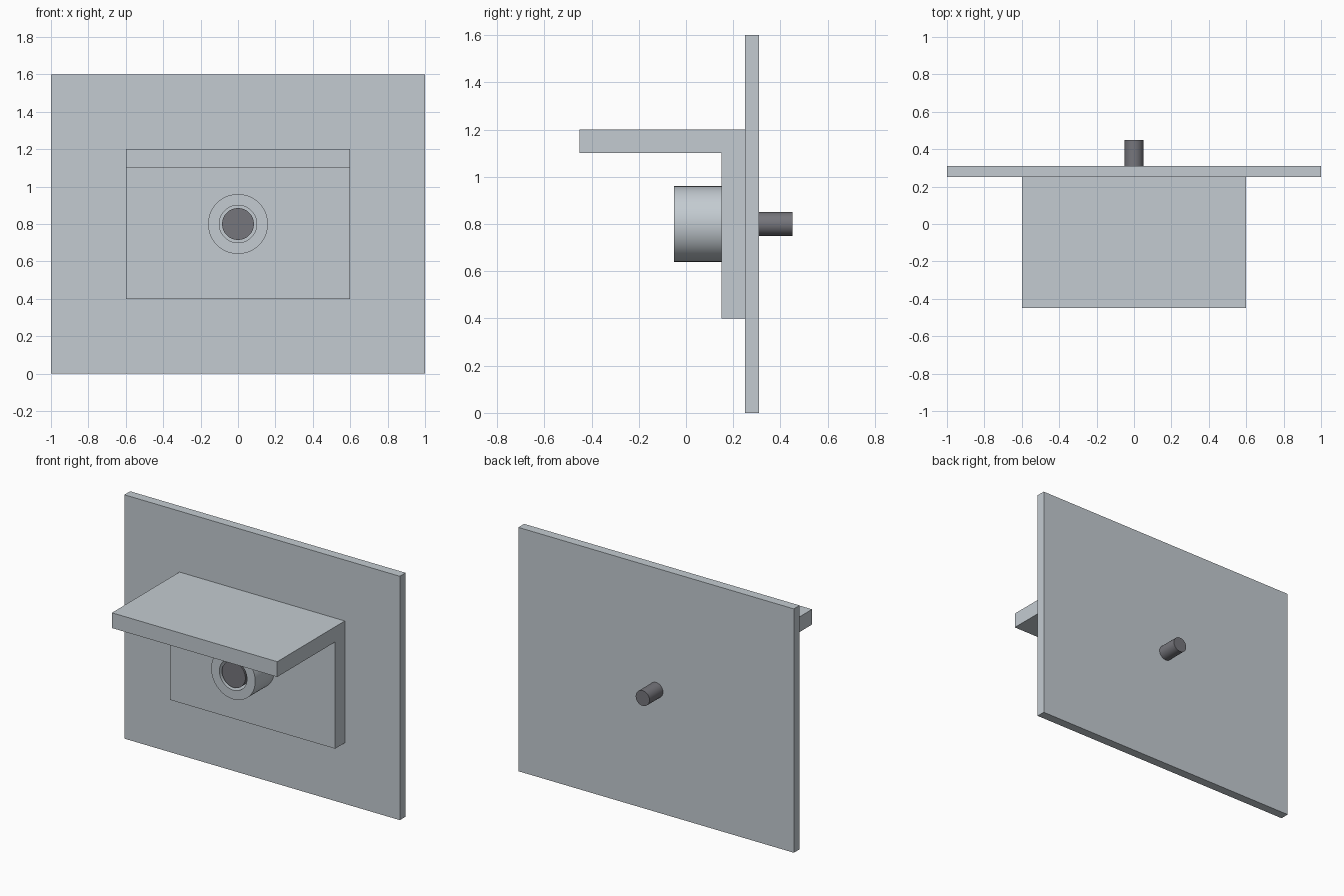
import bpy, bmesh, math
from mathutils import Matrix

if "Cube" in bpy.data.objects:
    bpy.data.objects.remove(bpy.data.objects["Cube"])


def material(name, rgb):
    m = bpy.data.materials.new(name)
    m.diffuse_color = (*rgb, 1)
    m.use_nodes = True
    m.node_tree.nodes["Principled BSDF"].inputs["Base Color"].default_value = m.diffuse_color
    return m


STEEL = material("light steel", (0.55, 0.60, 0.64))
DARK = material("dark metal", (0.18, 0.18, 0.20))
AXIS_Z = 0.8  # height of the pin axis


def finish(name, bm, mat, smooth=False):
    bmesh.ops.recalc_face_normals(bm, faces=bm.faces)
    me = bpy.data.meshes.new(name)
    bm.to_mesh(me)
    bm.free()
    me.materials.append(mat)
    ob = bpy.data.objects.new(name, me)
    bpy.context.collection.objects.link(ob)
    if smooth:
        bpy.ops.object.select_all(action='DESELECT')
        ob.select_set(True)
        bpy.context.view_layer.objects.active = ob
        bpy.ops.object.shade_smooth_by_angle(angle=math.radians(35))
    return ob


def extrude_x(name, profile, half_width, mat):
    """Extrude a (y, z) profile symmetrically along x."""
    bm = bmesh.new()
    face = bm.faces.new([bm.verts.new((-half_width, y, z)) for y, z in profile])
    out = bmesh.ops.extrude_face_region(bm, geom=[face], use_keep_orig=True)
    verts = [v for v in out["geom"] if isinstance(v, bmesh.types.BMVert)]
    bmesh.ops.translate(bm, verts=verts, vec=(2 * half_width, 0, 0))
    return finish(name, bm, mat)


def lathe_y(name, profile, mat, sides=64):
    """Spin a closed (radius, y) profile around the pin axis."""
    bm = bmesh.new()
    verts = [bm.verts.new((r, y, AXIS_Z)) for r, y in profile]
    edges = [bm.edges.new((a, b)) for a, b in zip(verts, verts[1:] + verts[:1])]
    bmesh.ops.spin(bm, geom=verts + edges, cent=(0, 0, AXIS_Z), axis=(0, 1, 0),
                   angle=2 * math.pi, steps=sides)
    bmesh.ops.remove_doubles(bm, verts=bm.verts, dist=1e-5)
    return finish(name, bm, mat, True)


def cylinder_y(name, radius, y0, y1, mat, sides=64):
    bm = bmesh.new()
    place = Matrix.Translation((0, (y0 + y1) / 2, AXIS_Z)) @ Matrix.Rotation(math.pi / 2, 4, 'X')
    bmesh.ops.create_cone(bm, cap_ends=True, segments=sides, radius1=radius,
                          radius2=radius, depth=y1 - y0, matrix=place)
    return finish(name, bm, mat, True)


# Large upright panel
extrude_x("back_panel", [(0.25, 0), (0.31, 0), (0.31, 1.6), (0.25, 1.6)], 1.0, STEEL)

# L-shaped bracket: shelf and mounting plate in one piece
extrude_x("shelf_bracket", [(-0.45, 1.1), (0.15, 1.1), (0.15, 0.4), (0.25, 0.4),
                            (0.25, 1.2), (-0.45, 1.2)], 0.6, STEEL)

# Hollow collar on the mounting plate
lathe_y("collar", [(0.10, -0.05), (0.16, -0.05), (0.16, 0.15), (0.10, 0.15)], STEEL)

# Pin inside the collar, and its thinner end behind the panel
cylinder_y("collar_pin", 0.085, -0.045, 0.16, DARK)
cylinder_y("rear_rod", 0.05, 0.25, 0.45, DARK)
